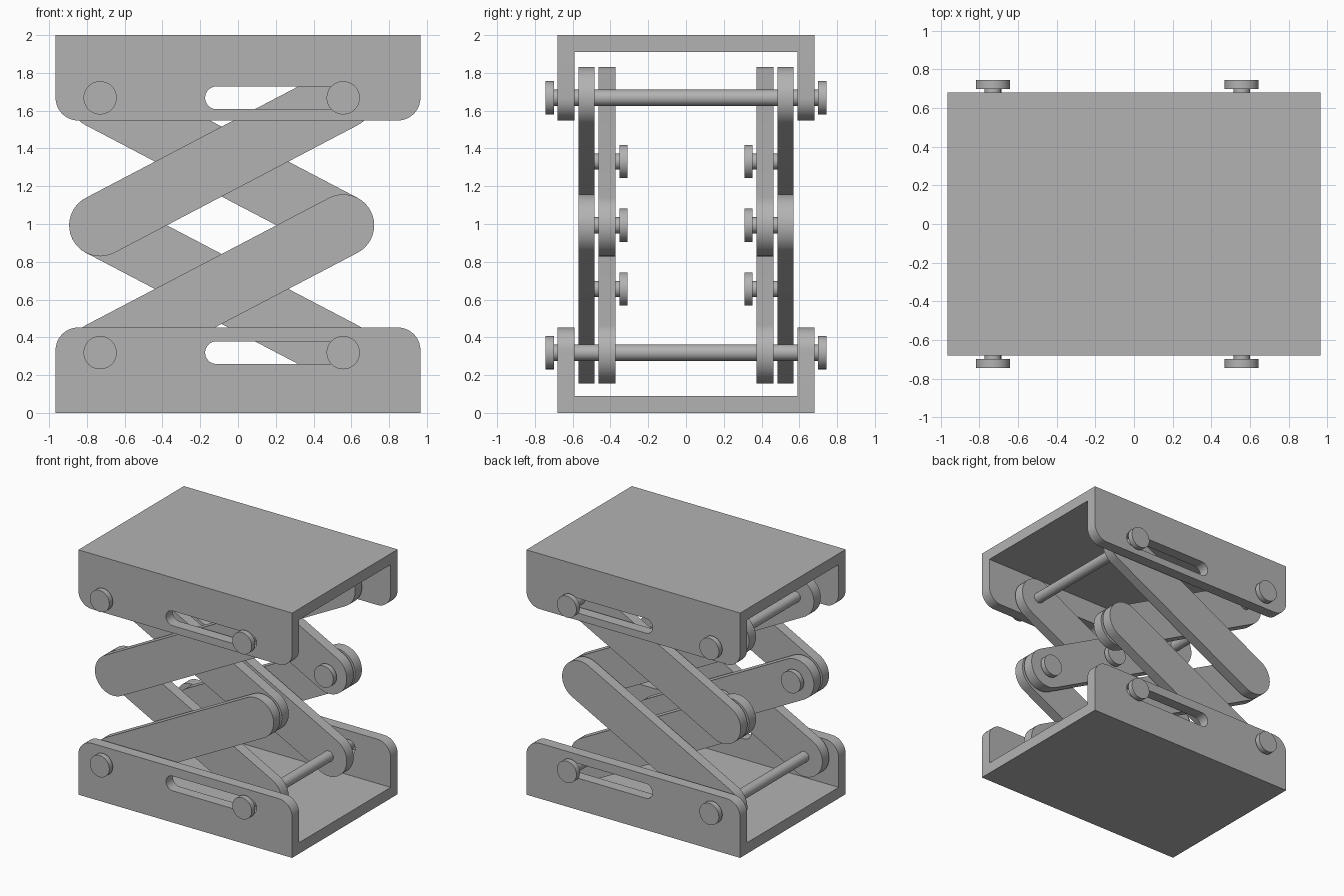
import bpy, bmesh, math
from math import cos, sin, pi
from mathutils import Matrix, Vector

if "Cube" in bpy.data.objects:
    bpy.data.objects.remove(bpy.data.objects["Cube"], do_unlink=True)

grey = bpy.data.materials.new("plain grey")
grey.use_nodes = True
colour = (0.45, 0.45, 0.45, 1)
grey.diffuse_color = colour
grey.node_tree.nodes["Principled BSDF"].inputs["Base Color"].default_value = colour

# Main dimensions
HALF_X, HALF_Y, HEIGHT = 0.966, 0.681, 2.0
WALL, SIDE, CORNER = 0.09, 0.452, 0.12
X_FIX, X_SLIDE = -0.73, 0.557
Z_LOW, Z_MID, Z_TOP = 0.319, 0.993, 1.668
ARM_R, PIN_R, HEAD_R = 0.164, 0.043, 0.088
OUTER, INNER = (0.484, 0.57), (0.374, 0.463)


def arc(x, z, r, start, end, steps):
    return [(x + r * cos(start + (end - start) * i / steps),
             z + r * sin(start + (end - start) * i / steps)) for i in range(steps + 1)]


def extrude(name, outline, y0, y1):
    """Prism from an x-z outline, running from y0 to y1."""
    bm = bmesh.new()
    face = bm.faces.new([bm.verts.new((x, y0, z)) for x, z in outline])
    moved = bmesh.ops.extrude_face_region(bm, geom=[face])["geom"]
    verts = [v for v in moved if isinstance(v, bmesh.types.BMVert)]
    bmesh.ops.translate(bm, verts=verts, vec=(0, y1 - y0, 0))
    bmesh.ops.recalc_face_normals(bm, faces=bm.faces)
    mesh = bpy.data.meshes.new(name)
    bm.to_mesh(mesh)
    bm.free()
    mesh.materials.append(grey)
    obj = bpy.data.objects.new(name, mesh)
    bpy.context.collection.objects.link(obj)
    return obj


def activate(obj):
    bpy.ops.object.select_all(action="DESELECT")
    obj.select_set(True)
    bpy.context.view_layer.objects.active = obj


def smooth(obj):
    activate(obj)
    bpy.ops.object.shade_smooth_by_angle(angle=math.radians(30))


def capsule(a, b, r):
    """Outline of a bar with round ends at a and b."""
    t = math.atan2(b[1] - a[1], b[0] - a[0])
    return arc(*a, r, t + pi / 2, t + 3 * pi / 2, 20) + arc(*b, r, t - pi / 2, t + pi / 2, 20)


def cut(obj, cutter):
    mod = obj.modifiers.new("cut", "BOOLEAN")
    mod.operation, mod.solver, mod.object = "DIFFERENCE", "EXACT", cutter
    activate(obj)
    bpy.ops.object.modifier_apply(modifier=mod.name)
    bpy.data.objects.remove(cutter, do_unlink=True)


def channel(name, flip, slot_z):
    """U-shaped tray with rounded wall corners and a slot through both walls."""
    def place(points):
        return [(x, HEIGHT - z if flip else z) for x, z in points]
    cx, cz = HALF_X - CORNER, SIDE - CORNER
    outline = [(-HALF_X, 0), (HALF_X, 0)]
    outline += arc(cx, cz, CORNER, 0, pi / 2, 10) + arc(-cx, cz, CORNER, pi / 2, pi, 10)
    tray = extrude(name, place(outline), -HALF_Y, HALF_Y)
    hollow = [(-1.1, WALL), (1.1, WALL), (1.1, 0.6), (-1.1, 0.6)]
    cut(tray, extrude("hollow_cutter", place(hollow), WALL - HALF_Y, HALF_Y - WALL))
    slot = capsule((-0.114, slot_z), (0.585, slot_z), 0.06)
    cut(tray, extrude("slot_cutter", slot, -0.8, 0.8))
    smooth(tray)


def disc(name, x, z, r, y0, y1):
    smooth(extrude(name, arc(x, z, r, 0, 2 * pi, 40)[:-1], y0, y1))


channel("bottom_tray", False, Z_LOW)
channel("top_tray", True, Z_TOP)

# Scissor arms: start, end, layer
arms = {
    "upper_outer_arm": ((X_FIX, Z_MID), (X_SLIDE, Z_TOP), OUTER),
    "lower_outer_arm": ((X_FIX, Z_LOW), (X_SLIDE, Z_MID), OUTER),
    "upper_inner_arm": ((X_SLIDE, Z_MID), (X_FIX, Z_TOP), INNER),
    "lower_inner_arm": ((X_SLIDE, Z_LOW), (X_FIX, Z_MID), INNER),
}
x_cross = (X_FIX + X_SLIDE) / 2
joints = [(X_FIX, Z_MID), (X_SLIDE, Z_MID),
          (x_cross, (Z_LOW + Z_MID) / 2), (x_cross, (Z_MID + Z_TOP) / 2)]
corners = [(x, z) for x in (X_FIX, X_SLIDE) for z in (Z_LOW, Z_TOP)]

for side, s in (("front", -1), ("back", 1)):
    for name, (a, b, (y0, y1)) in arms.items():
        smooth(extrude(f"{side}_{name}", capsule(a, b, ARM_R), s * y0, s * y1))
    # Short pins joining the arms, headed on the inside
    for x, z in joints:
        disc(f"{side}_joint_pin", x, z, PIN_R, s * 0.33, s * 0.5)
        disc(f"{side}_joint_head", x, z, HEAD_R, s * 0.309, s * 0.353)
    for x, z in corners:
        disc(f"{side}_rod_head", x, z, HEAD_R, s * 0.699, s * 0.744)

# Rods through both trays
for x, z in corners:
    disc("cross_rod", x, z, PIN_R, -0.72, 0.72)
